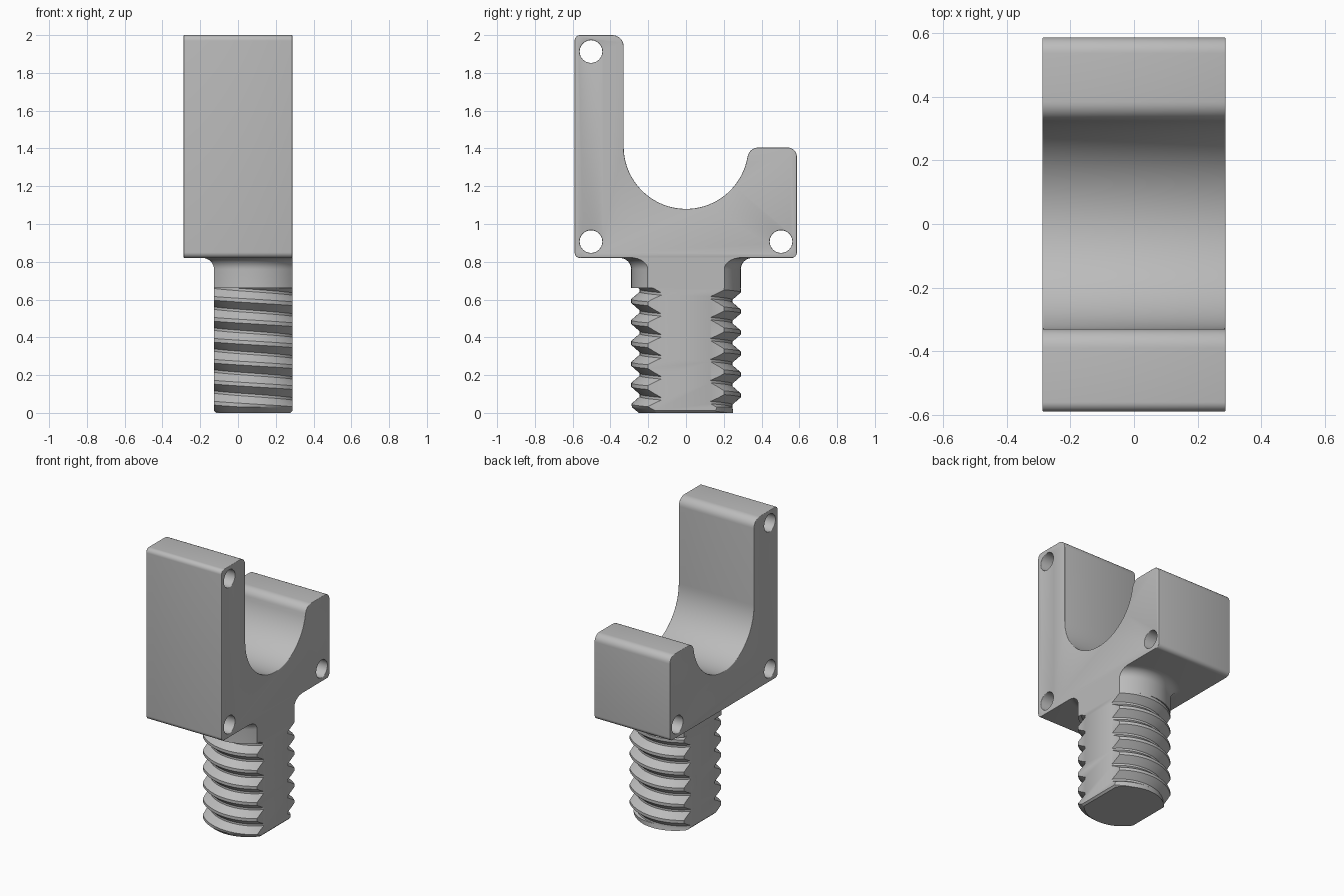
import bpy, bmesh, math
from mathutils import Vector

cube = bpy.data.objects.get("Cube")
if cube:
    bpy.data.objects.remove(cube, do_unlink=True)

HALF = 0.288                 # half thickness of the cradle
FLAT = 0.2075                # stem axis to each flat
AXIS = HALF - FLAT           # stem axis in x
CREST, ROOT, PITCH = 0.29, 0.245, 0.111
COLLAR_Z, BASE_Z = 0.66, 0.82

grey = bpy.data.materials.new("plain grey")
grey.use_nodes = True
COLOUR = (0.5, 0.5, 0.5, 1)
grey.diffuse_color = COLOUR
grey.node_tree.nodes["Principled BSDF"].inputs["Base Color"].default_value = COLOUR


def make(name, bm):
    bmesh.ops.recalc_face_normals(bm, faces=bm.faces)
    mesh = bpy.data.meshes.new(name)
    bm.to_mesh(mesh)
    bm.free()
    mesh.materials.append(grey)
    obj = bpy.data.objects.new(name, mesh)
    bpy.context.collection.objects.link(obj)
    return obj


def activate(obj):
    bpy.ops.object.select_all(action='DESELECT')
    obj.select_set(True)
    bpy.context.view_layer.objects.active = obj


def smooth(obj):
    activate(obj)
    bpy.ops.object.shade_smooth_by_angle(angle=math.radians(32))


def arc(y, z, r, start, end, n=8):
    angles = [math.radians(start + (end - start) * i / n) for i in range(n + 1)]
    return [(y + r * math.cos(a), z + r * math.sin(a)) for a in angles]


def extrude_x(name, outline, half):
    bm = bmesh.new()
    face = bm.faces.new([bm.verts.new((-half, y, z)) for y, z in outline])
    grown = bmesh.ops.extrude_face_region(bm, geom=[face])["geom"]
    verts = [g for g in grown if isinstance(g, bmesh.types.BMVert)]
    bmesh.ops.translate(bm, verts=verts, vec=(2 * half, 0, 0))
    return make(name, bm)


# Cradle: side profile with a round seat, a tall front arm and a short back arm
outline = (arc(-0.56, 0.85, 0.03, 180, 270) + arc(0.557, 0.85, 0.03, 270, 360)
           + arc(0.537, 1.355, 0.05, 0, 90) + arc(0.3845, 1.345, 0.06, 90, 170.4)
           + arc(0, 1.41, 0.33, -9.6, -180, 40)[1:]
           + arc(-0.39, 1.94, 0.06, 0, 90) + arc(-0.56, 1.97, 0.03, 90, 180))
cradle = extrude_x("cradle", outline, HALF)

# Pin holes through the cradle
cutters = []
for y, z in ((-0.503, 1.913), (-0.503, 0.907), (0.503, 0.907)):
    cutter = extrude_x("pin_hole_cutter", arc(y, z, 0.06, 0, 348.75, 31), HALF + 0.1)
    cutter.hide_render = True
    cutters.append(cutter)
    cut = cradle.modifiers.new("pin_hole", 'BOOLEAN')
    cut.operation, cut.solver, cut.object = 'DIFFERENCE', 'EXACT', cutter
bevel = cradle.modifiers.new("rounded_edges", 'BEVEL')
bevel.width, bevel.segments, bevel.limit_method = 0.012, 3, 'ANGLE'
bevel.angle_limit = math.radians(40)
activate(cradle)
for mod in list(cradle.modifiers):
    bpy.ops.object.modifier_apply(modifier=mod.name)
for cutter in cutters:
    bpy.data.objects.remove(cutter, do_unlink=True)
smooth(cradle)


# Threaded stem: a helical strip trimmed by planes
def trim(bm, point, normal):
    geom = bm.verts[:] + bm.edges[:] + bm.faces[:]
    cut = bmesh.ops.bisect_plane(bm, geom=geom, dist=1e-5, plane_co=point,
                                 plane_no=normal, clear_outer=True)["geom_cut"]
    edges = [g for g in cut if isinstance(g, bmesh.types.BMEdge) and g.is_boundary]
    bmesh.ops.edgenet_fill(bm, edges=edges)


SIDES, TURNS, HAND = 64, 9, -1
STATIONS = ((0, ROOT), (0.12, ROOT), (0.47, CREST), (0.65, CREST))
bm = bmesh.new()
rows = []
for turn in range(-2, TURNS):
    for part, r in STATIONS:
        row = []
        for i in range(SIDES + 1):
            a = HAND * math.tau * i / SIDES - math.pi / 2
            z = PITCH * (turn + part + i / SIDES) - 0.025
            row.append(bm.verts.new((AXIS + r * math.cos(a), r * math.sin(a), z)))
        rows.append(row)
for low, high in zip(rows, rows[1:]):
    for i in range(SIDES):
        bm.faces.new((low[i], low[i + 1], high[i + 1], high[i]))
bmesh.ops.remove_doubles(bm, verts=bm.verts, dist=1e-5)
trim(bm, (0, 0, COLLAR_Z), (0, 0, 1))
trim(bm, (0, 0, 0), (0, 0, -1))
# chamfer the tip
bmesh.ops.bisect_plane(bm, geom=bm.verts[:] + bm.edges[:] + bm.faces[:],
                       plane_co=(0, 0, 0.03), plane_no=(0, 0, 1))
for v in bm.verts:
    off = Vector((v.co.x - AXIS, v.co.y))
    limit = 0.25 + max(v.co.z, 0) * 1.2
    if off.length > limit:
        off *= limit / off.length
        v.co.x, v.co.y = AXIS + off.x, off.y
for side in (-1, 1):
    trim(bm, (AXIS + side * FLAT, 0, 0), (side, 0, 0))
    trim(bm, (AXIS + side * (FLAT - 0.012), 0, 0), (side, 0, -1))
smooth(make("threaded_stem", bm))


# Collar with a fillet flaring into the underside of the cradle
def collar_section(r):
    start = math.acos(FLAT / r)
    end = math.pi - math.acos((FLAT + r - CREST) / r)
    angles = [start + (end - start) * i / 20 for i in range(21)]
    half = [(AXIS + r * math.cos(a), r * math.sin(a)) for a in angles]
    return half + [(x, -y) for x, y in reversed(half)]


FILLET = 0.06
levels = [(COLLAR_Z, CREST)]
for i in range(9):
    a = math.pi / 2 * i / 8
    levels.append((BASE_Z - FILLET + FILLET * math.sin(a),
                   CREST + FILLET * (1 - math.cos(a))))
levels.append((BASE_Z + 0.015, CREST + FILLET))
bm = bmesh.new()
rings = [[bm.verts.new((x, y, z)) for x, y in collar_section(r)] for z, r in levels]
for low, high in zip(rings, rings[1:]):
    for i in range(len(low)):
        j = (i + 1) % len(low)
        bm.faces.new((low[i], low[j], high[j], high[i]))
bm.faces.new(rings[0])
bm.faces.new(rings[-1])
smooth(make("collar", bm))
